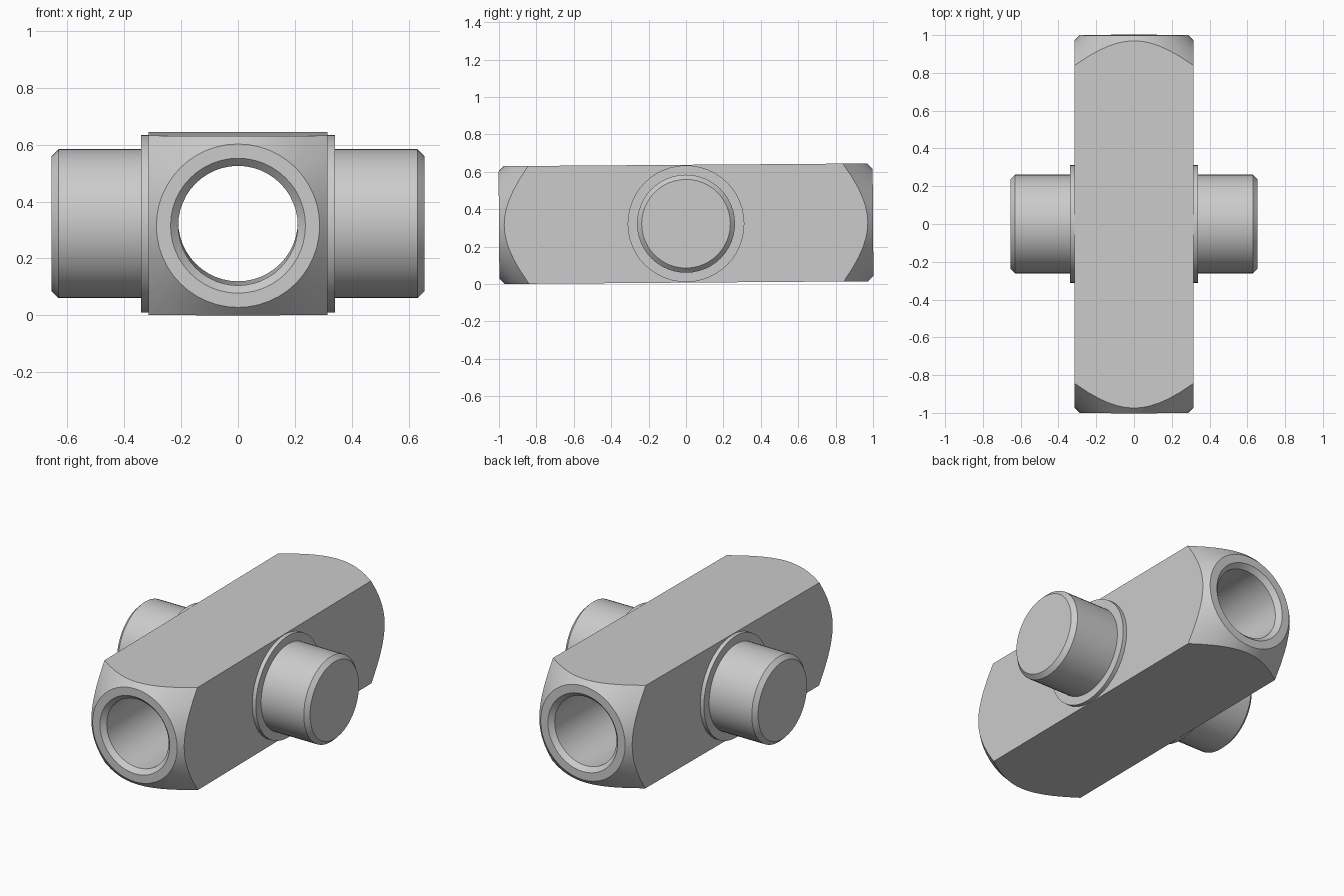
import bpy, bmesh
from math import cos, sin, pi, radians
from mathutils import Matrix

cube = bpy.data.objects.get("Cube")
if cube:
    bpy.data.objects.remove(cube, do_unlink=True)

CENTRE_Z = 0.3225
HALF = 0.315
SEGMENTS = 48
TILT = 0.0075

steel = bpy.data.materials.new("grey steel")
steel.use_nodes = True
colour = (0.6, 0.6, 0.6, 1)
steel.diffuse_color = colour
steel.node_tree.nodes["Principled BSDF"].inputs["Base Color"].default_value = colour


def make_object(name, bm):
    bmesh.ops.recalc_face_normals(bm, faces=bm.faces)
    mesh = bpy.data.meshes.new(name)
    bm.to_mesh(mesh)
    bm.free()
    mesh.materials.append(steel)
    obj = bpy.data.objects.new(name, mesh)
    bpy.context.collection.objects.link(obj)
    return obj


def activate(obj):
    bpy.ops.object.select_all(action='DESELECT')
    obj.select_set(True)
    bpy.context.view_layer.objects.active = obj


def lathe(name, profile, axis, closed=False):
    """Revolve (radius, distance) points about the x or y axis."""
    bm = bmesh.new()
    rings = []
    for r, d in profile:
        ring = []
        for i in range(SEGMENTS):
            a = 2 * pi * i / SEGMENTS
            u, w = r * cos(a), r * sin(a)
            ring.append(bm.verts.new((d, u, w) if axis == 'x' else (u, d, w)))
        rings.append(ring)
    pairs = list(zip(rings, rings[1:]))
    if closed:
        pairs.append((rings[-1], rings[0]))
    else:
        bm.faces.new(rings[0])
        bm.faces.new(rings[-1])
    for a, b in pairs:
        for i in range(SEGMENTS):
            j = (i + 1) % SEGMENTS
            bm.faces.new((a[i], a[j], b[j], b[i]))
    return make_object(name, bm)


# Square bar, trimmed by a hollow lathe that cuts the end cones and the bore
bm = bmesh.new()
bmesh.ops.create_cube(bm, size=2, matrix=Matrix.Diagonal((HALF, 1.1, HALF, 1)))
body = make_object("crosshead_body", bm)
half_profile = [(0.21, 0.973), (0.237, 1.0), (0.287, 1.0), (0.5, 0.787)]
profile = half_profile + [(r, -y) for r, y in reversed(half_profile)]
cutter = lathe("end_and_bore_cutter", profile, 'y', closed=True)
cutter.hide_render = True
trim = body.modifiers.new("trim", 'BOOLEAN')
trim.operation = 'INTERSECT'
trim.solver = 'EXACT'
trim.object = cutter
activate(body)
bpy.ops.object.modifier_apply(modifier=trim.name)
bpy.data.objects.remove(cutter, do_unlink=True)

# Stepped, chamfered pin with a thin collar on each side
parts = [body]
for side, sign in (("left", 1), ("right", -1)):
    collar = [(0.312, sign * 0.305), (0.312, sign * 0.34)]
    pin = [(0.262, sign * 0.33), (0.262, sign * 0.63), (0.237, sign * 0.655)]
    parts.append(lathe(side + "_collar", collar, 'x'))
    parts.append(lathe(side + "_pin", pin, 'x'))

# Stand the assembly up with its slight pitch
for obj in parts:
    obj.location.z = CENTRE_Z
    obj.rotation_euler.x = TILT
    activate(obj)
    bpy.ops.object.shade_smooth_by_angle(angle=radians(30))
